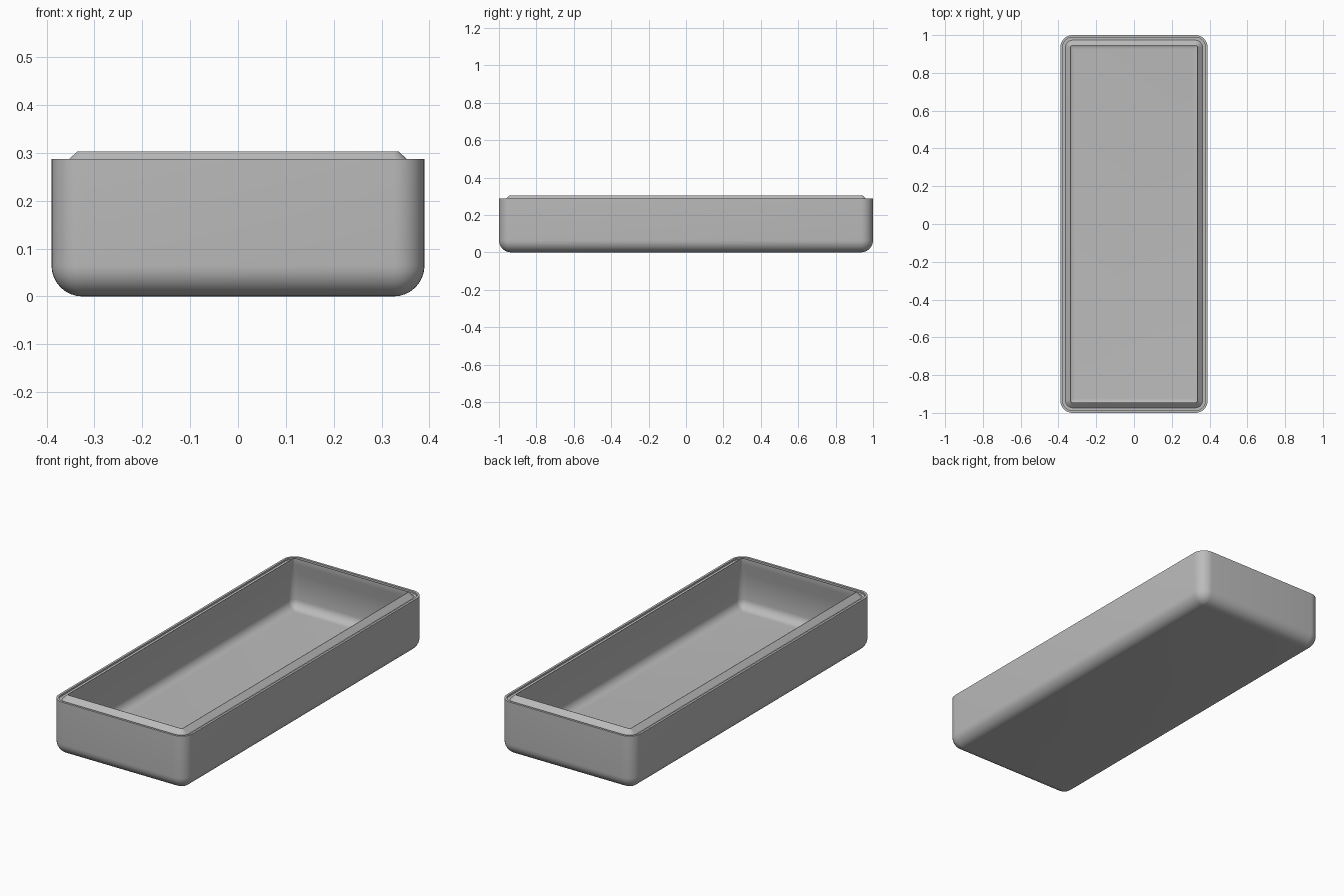
import bpy
import bmesh
from math import sin, cos, pi, radians

old = bpy.data.objects.get("Cube")
if old:
    bpy.data.objects.remove(old, do_unlink=True)

HALF_X, HALF_Y = 0.39, 1.0
CORNER = 0.065
CORNER_STEPS = 8


def material(name, rgb):
    mat = bpy.data.materials.new(name)
    mat.use_nodes = True
    mat.diffuse_color = (*rgb, 1)
    mat.node_tree.nodes["Principled BSDF"].inputs["Base Color"].default_value = (*rgb, 1)
    return mat


def fillet(inset, z, r, steps=8):
    """Quarter round from a wall at the given inset down to a floor at z."""
    arc = [i * pi / 2 / steps for i in range(steps + 1)]
    return [(inset + r * (1 - cos(a)), z + r * (1 - sin(a))) for a in arc]


def rounded_ring(bm, inset, z):
    """Rounded rectangle, offset inwards from the outer outline."""
    r = max(CORNER - inset, 0.002)
    cx, cy = HALF_X - inset - r, HALF_Y - inset - r
    ring = []
    for k, (sx, sy) in enumerate([(1, 1), (-1, 1), (-1, -1), (1, -1)]):
        for i in range(CORNER_STEPS + 1):
            a = (k + i / CORNER_STEPS) * pi / 2
            ring.append(bm.verts.new((sx * cx + r * cos(a), sy * cy + r * sin(a), z)))
    return ring


# Wall section as (inset, height), from the underside over the rim to the floor
outside = fillet(0, 0, CORNER)[::-1]
rim = [(0, 0.287), (0.012, 0.287), (0.012, 0.278), (0.027, 0.278)]
lip = [(0.054, 0.303), (0.056, 0.303), (0.056, 0.272), (0.03, 0.21)]
inside = fillet(0.03, 0.03, 0.045)

# Tray body lofted around the outline
bm = bmesh.new()
rings = [rounded_ring(bm, *p) for p in outside + rim + lip + inside]
for low, high in zip(rings, rings[1:]):
    for i in range(len(low)):
        j = (i + 1) % len(low)
        bm.faces.new((low[i], low[j], high[j], high[i]))
bm.faces.new(rings[0][::-1])
bm.faces.new(rings[-1])
bmesh.ops.recalc_face_normals(bm, faces=bm.faces)

mesh = bpy.data.meshes.new("tray_body")
bm.to_mesh(mesh)
bm.free()
tray = bpy.data.objects.new("tray_body", mesh)
bpy.context.collection.objects.link(tray)
mesh.materials.append(material("plain grey", (0.5, 0.5, 0.5)))

bpy.ops.object.select_all(action="DESELECT")
tray.select_set(True)
bpy.context.view_layer.objects.active = tray
bpy.ops.object.shade_smooth_by_angle(angle=radians(25))
